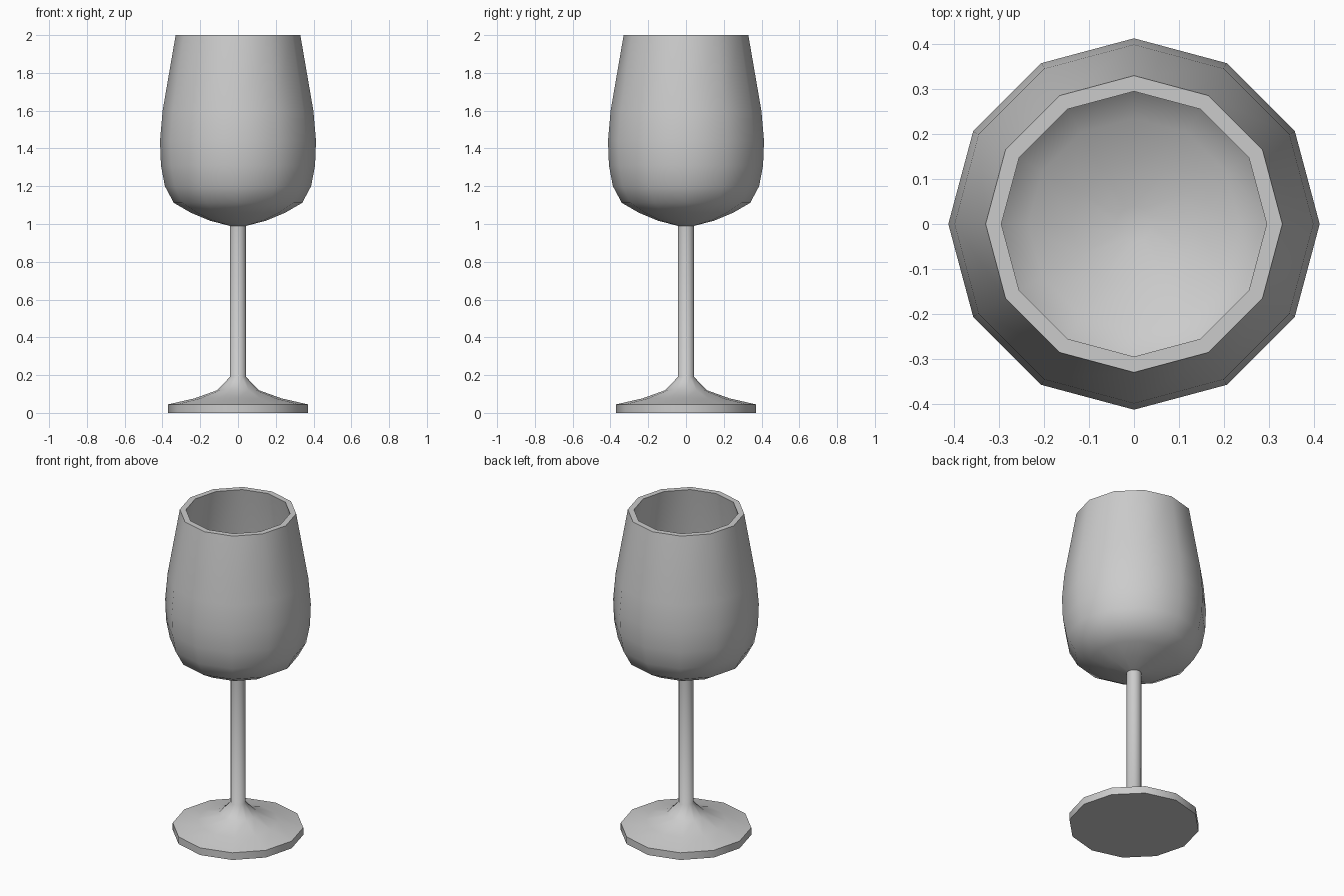
import bpy, bmesh, math

if "Cube" in bpy.data.objects:
    bpy.data.objects.remove(bpy.data.objects["Cube"])

SIDES = 12

# foot, stem and outer bowl profile (radius, height)
outer = [(0, 0), (0.37, 0), (0.37, 0.045), (0.23, 0.077), (0.11, 0.12), (0.043, 0.19),
         (0.043, 0.99), (0.15, 1.018), (0.25, 1.06), (0.34, 1.112), (0.387, 1.2),
         (0.408, 1.31), (0.413, 1.44), (0.399, 1.6), (0.33, 2.0)]
# inner bowl wall, from the rim down
inner = [(0.295, 2.0), (0.364, 1.594), (0.378, 1.44), (0.373, 1.315), (0.355, 1.215),
         (0.318, 1.14), (0.235, 1.092), (0.14, 1.052), (0.04, 1.027), (0, 1.025)]


def lathe(name, profile):
    bm = bmesh.new()
    rings = []
    for r, z in profile:
        if r == 0:
            rings.append([bm.verts.new((0, 0, z))] * SIDES)
        else:
            rings.append([bm.verts.new((r * math.cos(i * math.tau / SIDES),
                                        r * math.sin(i * math.tau / SIDES), z))
                          for i in range(SIDES)])
    for a, b in zip(rings, rings[1:]):
        for i in range(SIDES):
            j = (i + 1) % SIDES
            bm.faces.new(list(dict.fromkeys((a[i], a[j], b[j], b[i]))))
    bmesh.ops.recalc_face_normals(bm, faces=bm.faces)
    mesh = bpy.data.meshes.new(name)
    bm.to_mesh(mesh)
    bm.free()
    obj = bpy.data.objects.new(name, mesh)
    bpy.context.collection.objects.link(obj)
    return obj


# the whole glass as one turned shape
glass = lathe("wine_glass", outer + inner)
bpy.context.view_layer.objects.active = glass
glass.select_set(True)
bpy.ops.object.shade_smooth_by_angle(angle=math.radians(50))
